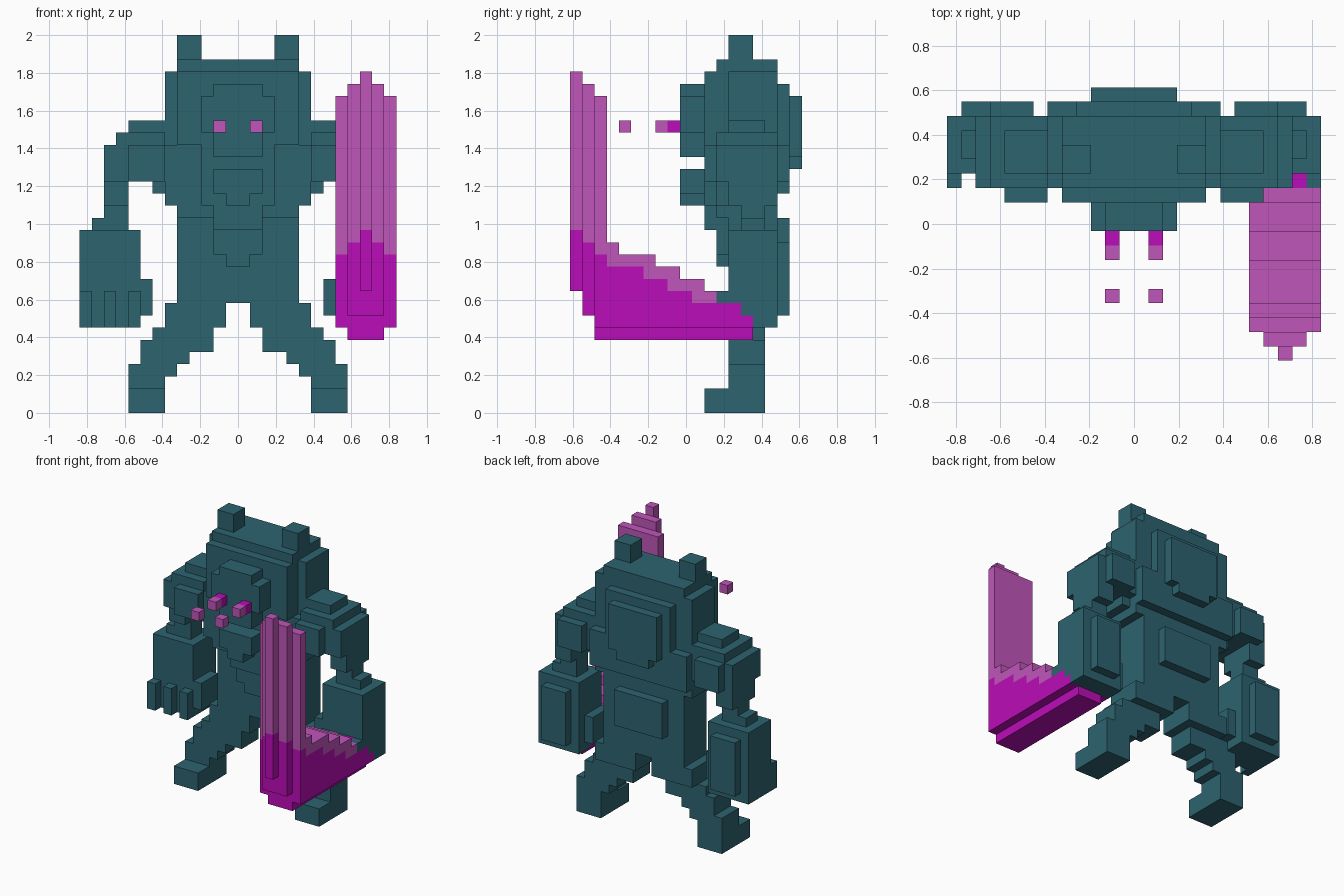
import bpy
import bmesh
from mathutils import Vector

if "Cube" in bpy.data.objects:
    bpy.data.objects.remove(bpy.data.objects["Cube"], do_unlink=True)

UNIT = 2 / 31          # edge of one block
DEPTH_CENTRE = 9.5     # depth is counted in blocks from the front
TEAL, PINK, MAGENTA = range(3)
grid = {}              # block position -> (part name, colour)


def make_material(name, rgb):
    mat = bpy.data.materials.new(name)
    mat.use_nodes = True
    colour = (*rgb, 1)
    mat.diffuse_color = colour
    mat.node_tree.nodes["Principled BSDF"].inputs["Base Color"].default_value = colour
    return mat


materials = [
    make_material("dark teal", (0.026, 0.125, 0.16)),
    make_material("soft pink", (0.53, 0.093, 0.49)),
    make_material("bright magenta", (0.5, 0.004, 0.48)),
]


def block(part, x, y, z, colour=TEAL):
    """Fill a box of blocks; each range is (start, end)."""
    for i in range(*x):
        for j in range(*y):
            for k in range(*z):
                grid[i, j, k] = (part, colour)


def centred(part, half, y, z, colour=TEAL):
    block(part, (-half, half), y, z, colour)


def pair(part, x, y, z, colour=TEAL):
    """Fill a box on the left side and its mirror image on the right."""
    block("left_" + part, x, y, z, colour)
    block("right_" + part, (-x[1], -x[0]), y, z, colour)


# Torso
centred("torso", half=5, y=(13, 17), z=(9, 22))
centred("torso", half=5, y=(12, 17), z=(16, 22))
centred("torso", half=6, y=(12, 17), z=(17, 22))
centred("torso", half=3, y=(11, 12), z=(17, 22))
centred("torso", half=2, y=(11, 13), z=(15, 17))
centred("torso", half=2, y=(12, 13), z=(13, 15))
centred("torso", half=1, y=(12, 13), z=(12, 13))
centred("torso", half=3, y=(17, 18), z=(12, 16))
centred("torso", half=6, y=(17, 18), z=(18, 22))

# Head
centred("head", half=5, y=(11, 17), z=(22, 28))
centred("head", half=6, y=(13, 17), z=(22, 28))
centred("head", half=5, y=(12, 17), z=(28, 29))
centred("head", half=4, y=(17, 18), z=(22, 27))
pair("ear", x=(3, 5), y=(13, 15), z=(29, 31))

# Back plate
centred("back_plate", half=3, y=(18, 19), z=(21, 26))
centred("back_plate", half=2, y=(18, 19), z=(20, 21))

# Muzzle and chin
centred("muzzle", half=3, y=(9, 11), z=(23, 26))
centred("muzzle", half=2, y=(9, 11), z=(21, 27))
centred("chin", half=2, y=(9, 11), z=(18, 20))
centred("chin", half=1, y=(9, 11), z=(17, 18))

# Eyes and the sparks floating ahead of them
pair("eye", x=(1, 2), y=(8, 9), z=(23, 24), colour=MAGENTA)
pair("eye", x=(1, 2), y=(7, 8), z=(23, 24), colour=PINK)
pair("spark", x=(1, 2), y=(4, 5), z=(23, 24), colour=PINK)

# Arms
pair("arm", x=(6, 9), y=(13, 16), z=(23, 24))
pair("arm", x=(6, 10), y=(12, 17), z=(22, 23))
pair("arm", x=(6, 11), y=(12, 17), z=(19, 22))
pair("arm", x=(6, 9), y=(11, 12), z=(19, 22))
pair("arm", x=(7, 10), y=(17, 18), z=(19, 22))
pair("arm", x=(6, 7), y=(13, 16), z=(18, 19))
pair("arm", x=(9, 11), y=(13, 17), z=(17, 19))
pair("arm", x=(9, 11), y=(14, 16), z=(15, 17))
pair("arm", x=(11, 12), y=(14, 16), z=(15, 16))

# Hands
pair("hand", x=(8, 13), y=(13, 17), z=(7, 15))
pair("hand", x=(9, 12), y=(17, 18), z=(8, 14))
pair("hand", x=(7, 8), y=(13, 16), z=(8, 11))

# Legs step outward toward the feet: inner x, outer x, bottom, top
for inner, outer, low, high in ((1, 6, 7, 9), (2, 7, 6, 7), (2, 8, 5, 6),
                                (4, 8, 4, 5), (5, 9, 3, 4), (6, 9, 2, 3)):
    pair("leg", x=(inner, outer), y=(13, 17 if low > 6 else 16), z=(low, high))
pair("foot", x=(6, 9), y=(11, 16), z=(0, 2))

# Shield: three upright plates, each wider than the one in front
for step, (low, split, high) in enumerate(((10, 15, 28), (8, 14, 27), (7, 13, 26))):
    across, deep = (10 - step, 11 + step), (step, step + 1)
    block("shield", across, deep, (low, split), MAGENTA)
    block("shield", across, deep, (split, high), PINK)

# Shield base slopes down toward the hand, with a pink upper edge
PINK_TOP = (14, 13, 13, 13, 12, 12, 11, 11, 10, 9, 9, 8)
MAGENTA_TOP = (12, 12, 12, 11, 11, 10, 10, 9, 9, 9, 9, 8)
for step, (top, split) in enumerate(zip(PINK_TOP, MAGENTA_TOP)):
    deep = (step + 3, step + 4)
    block("shield", (8, 13), deep, (7, split), MAGENTA)
    block("shield", (8, 13), deep, (split, top), PINK)
block("shield", (9, 12), (2, 15), (6, 7), MAGENTA)

# Fingers; those on the left hand rest on top of the shield
for i in (8, 10, 12):
    block("right_fingers", (-i - 1, -i), (12, 13), (7, 10))
    block("left_fingers", (i, i + 1), (12, 13), (9, 10))
block("shield", (9, 10), (12, 13), (9, 10), PINK)
block("shield", (11, 12), (12, 13), (9, 10), MAGENTA)


def build(part):
    """Turn the blocks of one part into a mesh with only its outer faces."""
    bm = bmesh.new()
    verts = {}

    def vert(p):
        key = tuple(round(c) for c in p)
        if key not in verts:
            x, y, z = key
            verts[key] = bm.verts.new((x * UNIT, (y - DEPTH_CENTRE) * UNIT, z * UNIT))
        return verts[key]

    for pos, (owner, colour) in grid.items():
        if owner != part:
            continue
        for axis in range(3):
            for side in (0, 1):
                near = list(pos)
                near[axis] += 2 * side - 1
                if grid.get(tuple(near), (None,))[0] == part:
                    continue
                u, v, start = Vector(), Vector(), Vector(pos)
                u[(axis + 1) % 3] = v[(axis + 2) % 3] = 1
                start[axis] += side
                corners = [start, start + u, start + u + v, start + v]
                if not side:
                    corners.reverse()
                face = bm.faces.new([vert(c) for c in corners])
                face.material_index = colour
    # Merge flat neighbours of the same colour
    bmesh.ops.dissolve_limit(bm, angle_limit=0.01, verts=bm.verts[:],
                             edges=bm.edges[:], delimit={'MATERIAL'})
    mesh = bpy.data.meshes.new(part)
    for mat in materials:
        mesh.materials.append(mat)
    bm.to_mesh(mesh)
    bm.free()
    bpy.context.collection.objects.link(bpy.data.objects.new(part, mesh))


for name in sorted({owner for owner, colour in grid.values()}):
    build(name)
